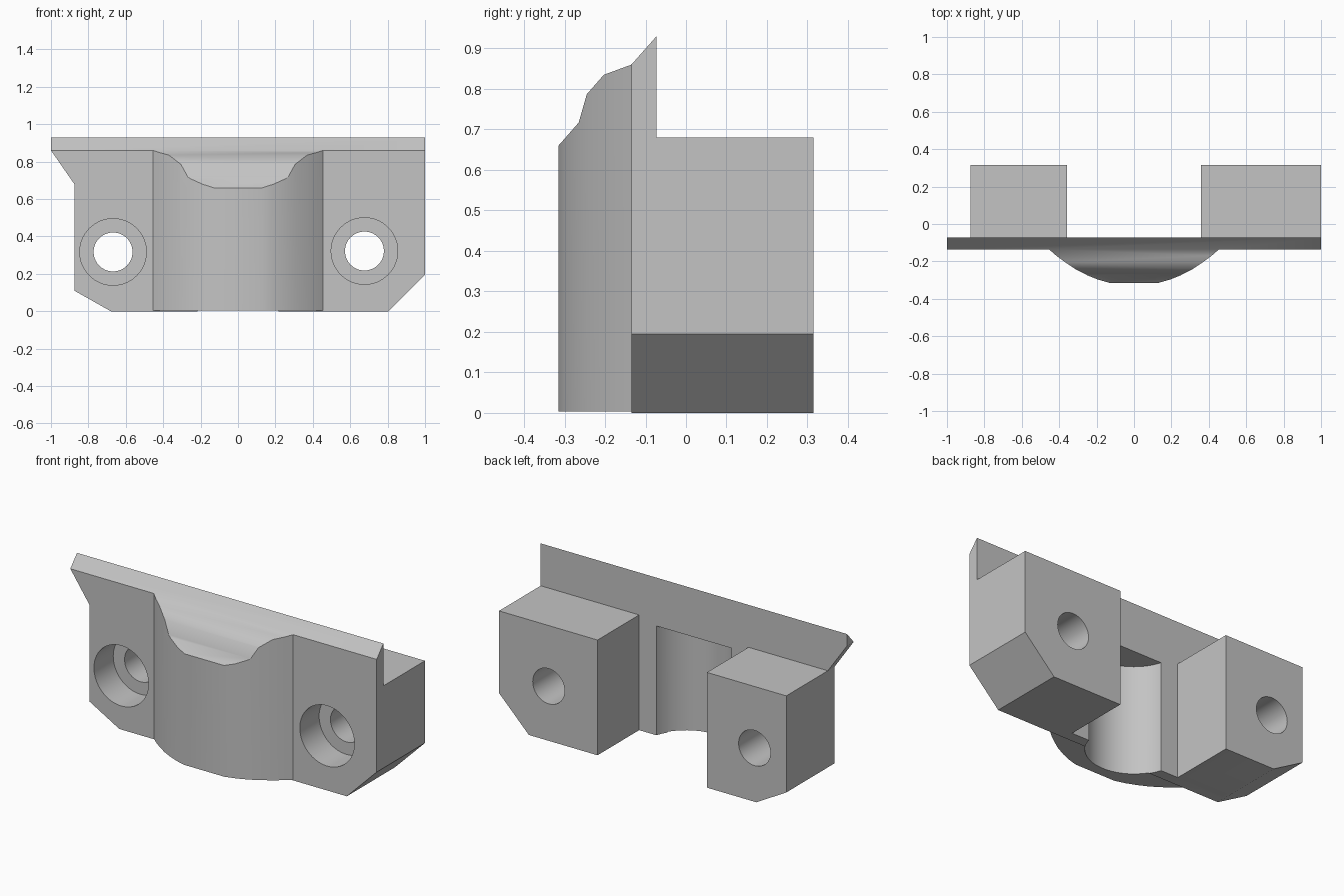
import bpy, bmesh, math

cube = bpy.data.objects.get("Cube")
if cube:
    bpy.data.objects.remove(cube, do_unlink=True)

grey = bpy.data.materials.new("plain grey")
grey.use_nodes = True
grey.diffuse_color = (0.55, 0.55, 0.55, 1)
grey.node_tree.nodes["Principled BSDF"].inputs["Base Color"].default_value = (0.55, 0.55, 0.55, 1)

PLACE = {
    "x": lambda a, b, t: (t, a, b),
    "y": lambda a, b, t: (a, t, b),
    "z": lambda a, b, t: (a, b, t),
}


def prism(name, profile, axis, lo, hi):
    """Extrude a flat outline along an axis."""
    bm = bmesh.new()
    ends = [[bm.verts.new(PLACE[axis](a, b, t)) for a, b in profile] for t in (lo, hi)]
    for ring in ends:
        bm.faces.new(ring)
    n = len(profile)
    for i in range(n):
        j = (i + 1) % n
        bm.faces.new((ends[0][i], ends[0][j], ends[1][j], ends[1][i]))
    bmesh.ops.recalc_face_normals(bm, faces=bm.faces)
    mesh = bpy.data.meshes.new(name)
    bm.to_mesh(mesh)
    bm.free()
    mesh.materials.append(grey)
    obj = bpy.data.objects.new(name, mesh)
    bpy.context.collection.objects.link(obj)
    return obj


def circle(cx, cy, r, n=64):
    return [(cx + r * math.cos(math.tau * i / n), cy + r * math.sin(math.tau * i / n))
            for i in range(n)]


def combine(target, tool, operation):
    """Apply a boolean and remove the tool."""
    mod = target.modifiers.new("combine", "BOOLEAN")
    mod.operation = operation
    mod.solver = "EXACT"
    mod.object = tool
    bpy.context.view_layer.objects.active = target
    bpy.ops.object.modifier_apply(modifier=mod.name)
    bpy.data.objects.remove(tool, do_unlink=True)


FRONT, BACK, REAR = -0.135, -0.073, 0.315
TOP, LIP, SHOULDER = 0.93, 0.86, 0.68

# Face plate, its top edge bevelled towards the front
body = prism("bracket_body",
             [(-1, TOP), (1, TOP), (1, 0.195), (0.805, 0), (-0.68, 0),
              (-0.875, 0.11), (-0.875, SHOULDER), (-1, LIP)], "y", FRONT, BACK)
bm = bmesh.new()
bm.from_mesh(body.data)
for v in bm.verts:
    if v.co.y < -0.1 and v.co.z > LIP:
        v.co.z = LIP
bmesh.ops.remove_doubles(bm, verts=bm.verts, dist=0.0001)
bmesh.ops.dissolve_degenerate(bm, edges=bm.edges, dist=0.0001)
bmesh.ops.recalc_face_normals(bm, faces=bm.faces)
bm.to_mesh(body.data)
bm.free()

# Mounting blocks behind the plate
right_block = prism("right_block", [(-0.875, 0.11), (-0.68, 0), (-0.357, 0),
                                    (-0.357, SHOULDER), (-0.875, SHOULDER)], "y", -0.1, REAR)
left_block = prism("left_block", [(0.357, 0), (0.805, 0), (1, 0.195),
                                  (1, SHOULDER), (0.357, SHOULDER)], "y", -0.1, REAR)

# Rounded front bulge with a scooped top
half = [(0.455, FRONT), (0.415, -0.17), (0.37, -0.203), (0.31, -0.243),
        (0.25, -0.274), (0.19, -0.298), (0.13, -0.315)]
outline = [(0.455, -0.1)] + half + [(-x, y) for x, y in reversed(half)] + [(-0.455, -0.1)]
bulge = prism("bulge", outline, "z", 0.004, 1)
scoop = prism("scoop", [(-0.1, -0.1), (-0.4, -0.1), (-0.4, 0.563), (-0.315, 0.66),
                        (-0.265, 0.717), (-0.245, 0.787), (-0.203, 0.835),
                        (FRONT, LIP), (-0.1, LIP)], "x", -0.6, 0.6)
combine(bulge, scoop, "INTERSECT")

for part in (right_block, left_block, bulge):
    combine(body, part, "UNION")

# Round pocket open to the back and the bottom
combine(body, prism("pocket", circle(0, 0, 0.255), "z", -0.1, 0.645), "DIFFERENCE")

# Counterbored screw holes
for x, z in ((-0.668, 0.317), (0.676, 0.322)):
    combine(body, prism("screw_hole", circle(x, z, 0.104), "y", -0.5, 0.5), "DIFFERENCE")
    combine(body, prism("counterbore", circle(x, z, 0.178), "y", -0.5, 0.045), "DIFFERENCE")

bpy.ops.object.select_all(action="DESELECT")
body.select_set(True)
bpy.context.view_layer.objects.active = body
bpy.ops.object.shade_smooth_by_angle(angle=math.radians(30))
